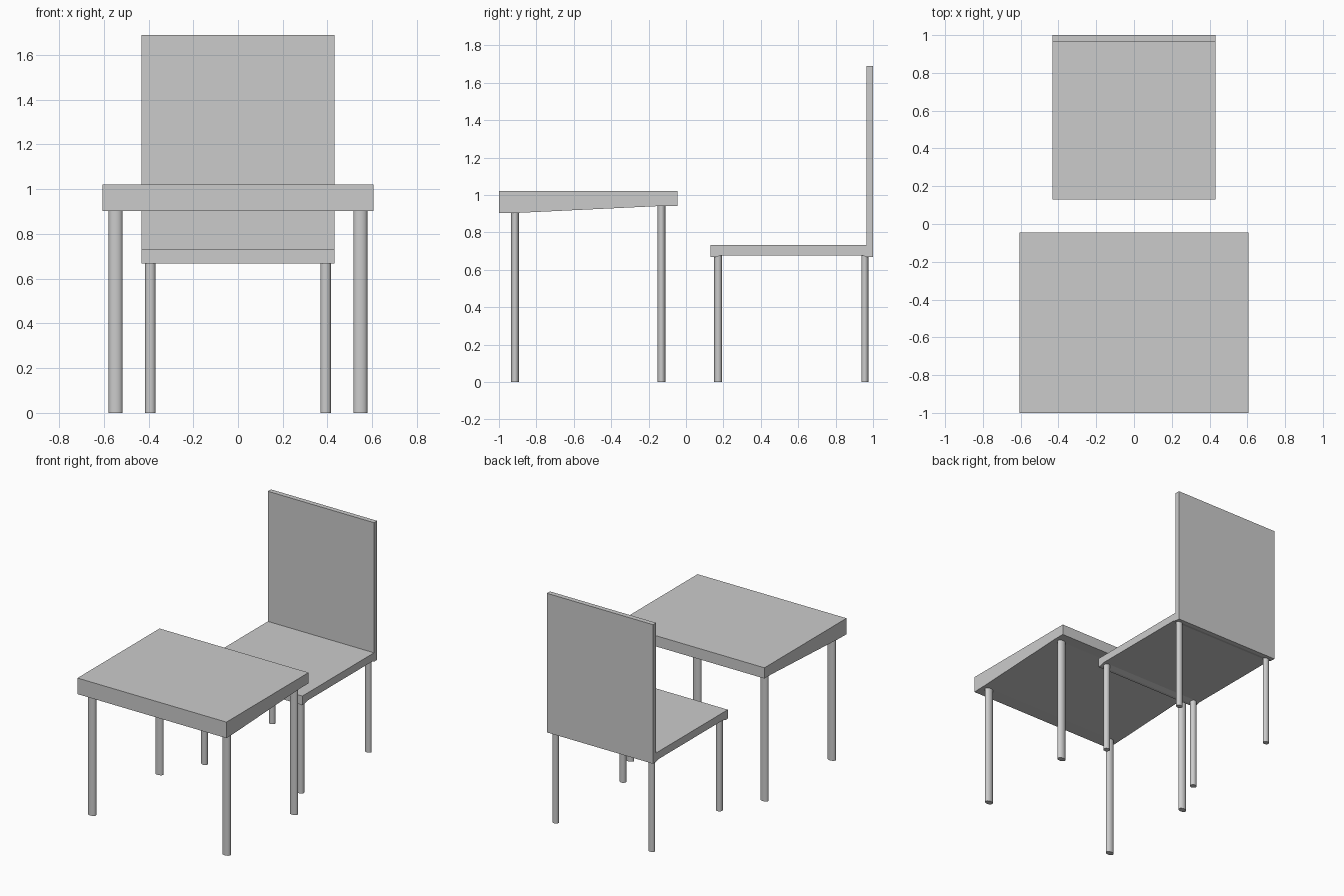
import bpy, bmesh
from mathutils import Matrix

if "Cube" in bpy.data.objects:
    bpy.data.objects.remove(bpy.data.objects["Cube"])


def extrude_profile(name, points, half_width):
    """Extrude a (y, z) side profile symmetrically along x."""
    bm = bmesh.new()
    face = bm.faces.new([bm.verts.new((-half_width, y, z)) for y, z in points])
    out = bmesh.ops.extrude_face_region(bm, geom=[face])
    moved = [v for v in out["geom"] if isinstance(v, bmesh.types.BMVert)]
    bmesh.ops.translate(bm, verts=moved, vec=(2 * half_width, 0, 0))
    bmesh.ops.recalc_face_normals(bm, faces=bm.faces)
    return finish(name, bm)


def finish(name, bm):
    mesh = bpy.data.meshes.new(name)
    bm.to_mesh(mesh)
    bm.free()
    obj = bpy.data.objects.new(name, mesh)
    bpy.context.collection.objects.link(obj)
    return obj


def leg(name, x, y, rx, ry, top):
    """Oval leg standing on the floor."""
    bm = bmesh.new()
    shape = Matrix.Translation((x, y, top / 2)) @ Matrix.Diagonal((rx, ry, top, 1))
    bmesh.ops.create_cone(bm, cap_ends=True, segments=20, radius1=1, radius2=1,
                          depth=1, matrix=shape)
    obj = finish(name, bm)
    bpy.context.view_layer.objects.active = obj
    obj.select_set(True)
    bpy.ops.object.shade_smooth_by_angle()
    obj.select_set(False)


# Table top: thicker toward the front
extrude_profile("table_top", [
    (-1.0, 1.02), (-1.0, 0.902), (-0.9, 0.904), (-0.13, 0.941),
    (-0.046, 0.941), (-0.046, 1.02)], 0.606)

# Chair seat and backrest in one L-shaped profile
extrude_profile("chair_seat_and_back", [
    (0.131, 0.733), (0.131, 0.667), (0.152, 0.667), (0.193, 0.677),
    (0.938, 0.677), (0.97, 0.667), (1.0, 0.667), (1.0, 1.69),
    (0.964, 1.69), (0.964, 0.733)], 0.432)

# Legs, mirrored left and right
for side, s in (("left", -1), ("right", 1)):
    leg(f"table_front_leg_{side}", s * 0.547, -0.914, 0.031, 0.0215, 0.906)
    leg(f"table_back_leg_{side}", s * 0.547, -0.131, 0.031, 0.0215, 0.943)
    leg(f"chair_front_leg_{side}", s * 0.392, 0.172, 0.0235, 0.021, 0.678)
    leg(f"chair_back_leg_{side}", s * 0.392, 0.956, 0.0235, 0.019, 0.678)
